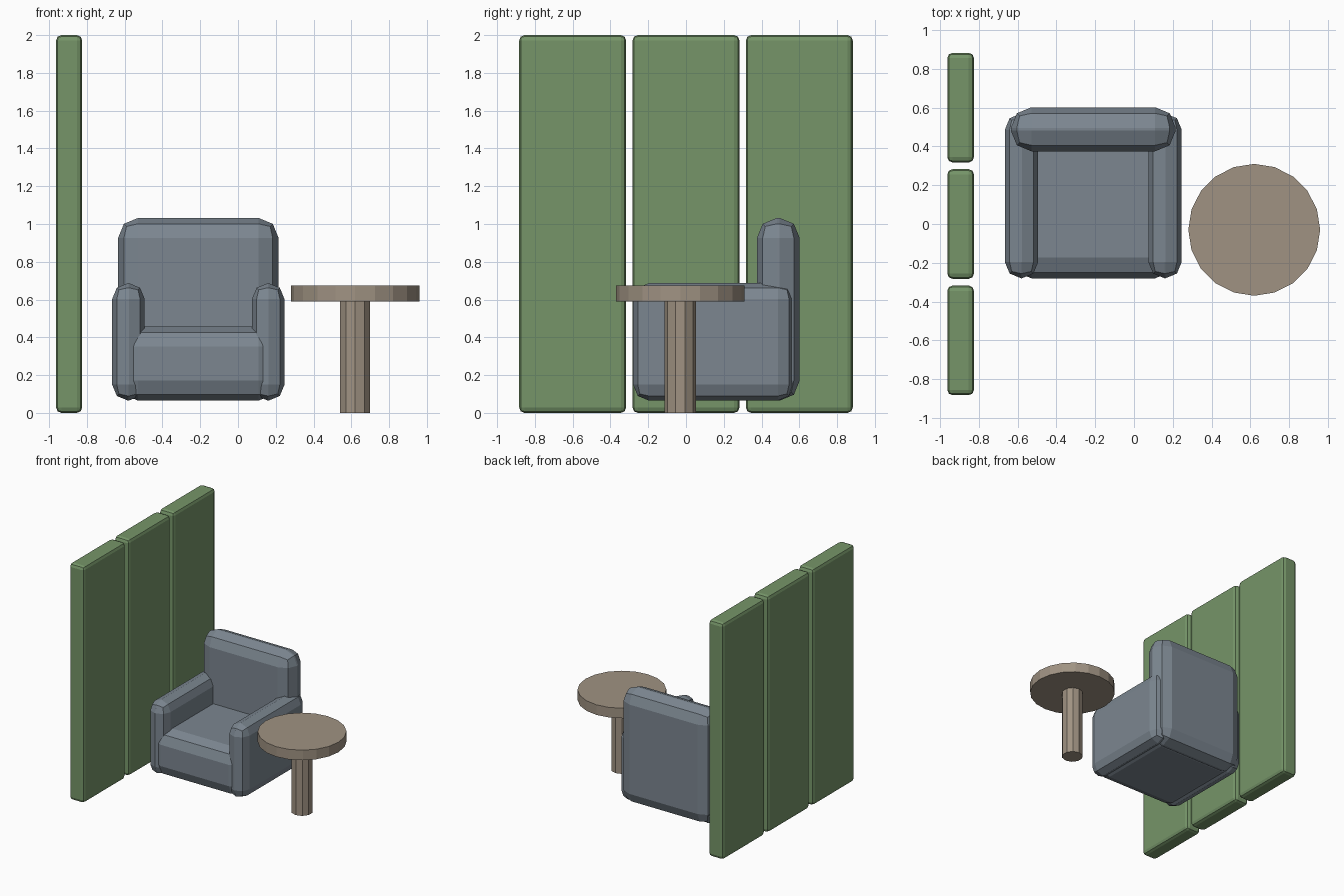
import bpy

cube = bpy.data.objects.get("Cube")
if cube:
    bpy.data.objects.remove(cube, do_unlink=True)


def material(name, rgb):
    mat = bpy.data.materials.new(name)
    mat.use_nodes = True
    colour = (*rgb, 1.0)
    mat.diffuse_color = colour
    mat.node_tree.nodes["Principled BSDF"].inputs["Base Color"].default_value = colour
    return mat


green = material("moss green", (0.18, 0.30, 0.14))
fabric = material("slate fabric", (0.20, 0.24, 0.28))
wood = material("taupe wood", (0.35, 0.29, 0.225))


def rounded_box(name, low, high, radius, mat):
    """Box between two corners with a two-step rounded edge."""
    centre = [(a + b) / 2 for a, b in zip(low, high)]
    bpy.ops.mesh.primitive_cube_add(size=1, location=centre)
    obj = bpy.context.object
    obj.name = name
    obj.scale = [b - a for a, b in zip(low, high)]
    bpy.ops.object.transform_apply(location=False, rotation=False, scale=True)
    bevel = obj.modifiers.new("soft edge", "BEVEL")
    bevel.width = radius
    bevel.segments = 2
    obj.data.materials.append(mat)
    return obj


def disc(name, sides, radius, bottom, top):
    bpy.ops.mesh.primitive_cylinder_add(
        vertices=sides, radius=radius, depth=top - bottom,
        location=(0.62, -0.03, (bottom + top) / 2))
    obj = bpy.context.object
    obj.name = name
    obj.data.materials.append(wood)


# Three-panel screen
for label, y in (("front", -0.6), ("middle", 0), ("back", 0.6)):
    rounded_box(label + "_screen_panel", (-0.963, y - 0.283, 0),
                (-0.825, y + 0.283, 2), 0.028, green)

# Armchair
CHAIR_X = -0.21
rounded_box("seat", (CHAIR_X - 0.425, -0.28, 0.065),
            (CHAIR_X + 0.425, 0.57, 0.457), 0.106, fabric)
rounded_box("backrest", (CHAIR_X - 0.425, 0.375, 0.065),
            (CHAIR_X + 0.425, 0.602, 1.032), 0.106, fabric)
for label, side in (("right", -1), ("left", 1)):
    x = CHAIR_X + side * 0.37
    rounded_box(label + "_armrest", (x - 0.086, -0.28, 0.065),
                (x + 0.086, 0.57, 0.687), 0.084, fabric)

# Round side table
disc("table_leg", 10, 0.084, 0, 0.60)
disc("table_top", 20, 0.34, 0.59, 0.675)
